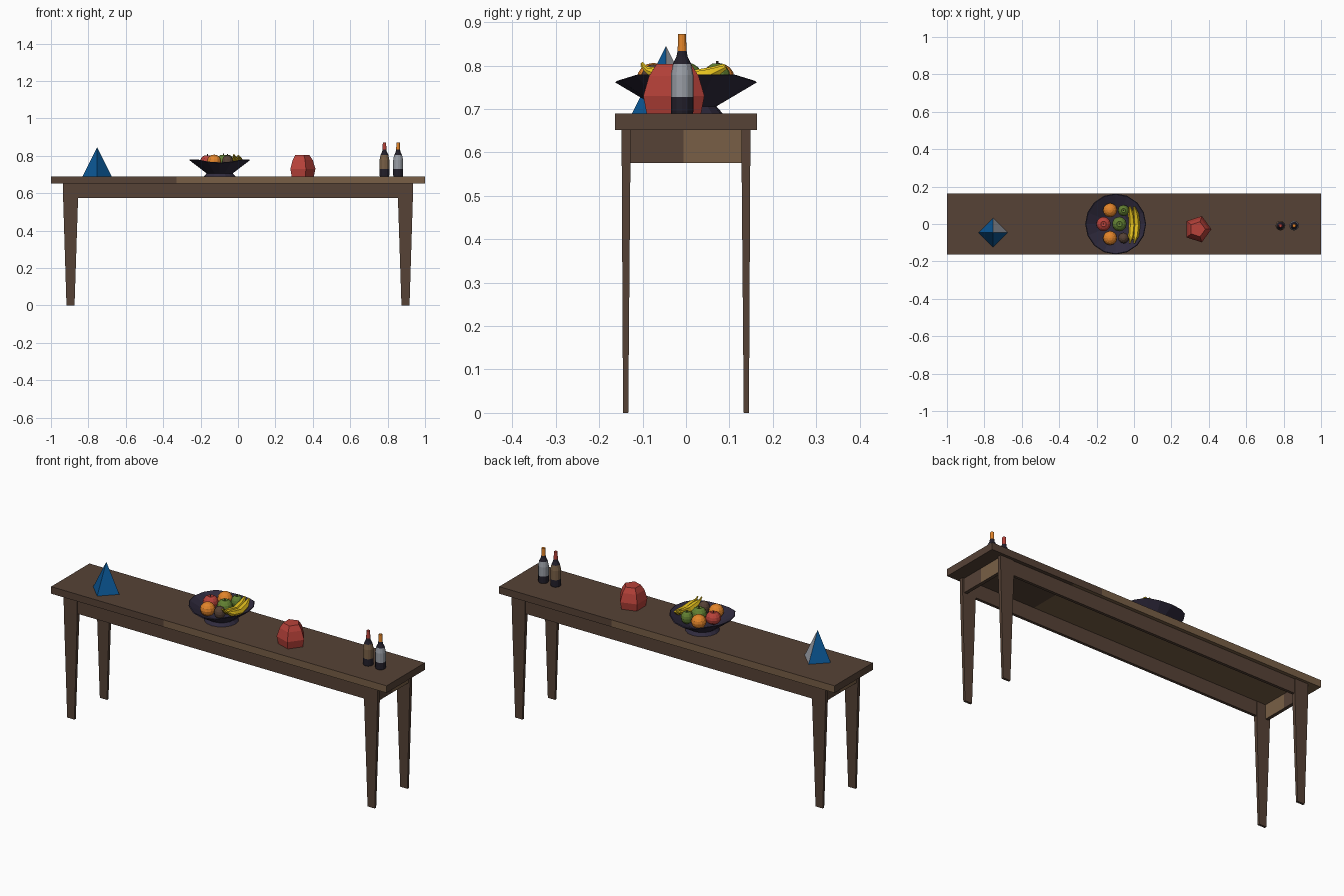
import bpy, bmesh, math
from mathutils import Vector, Matrix

if "Cube" in bpy.data.objects:
    bpy.data.objects.remove(bpy.data.objects["Cube"])


def material(name, r, g, b):
    lin = [((c / 255 + 0.055) / 1.055) ** 2.4 for c in (r, g, b)]
    m = bpy.data.materials.new(name)
    m.diffuse_color = (*lin, 1)
    m.use_nodes = True
    m.node_tree.nodes["Principled BSDF"].inputs["Base Color"].default_value = m.diffuse_color
    return m


DARK = material("dark wood", 86, 66, 54)
LIGHT = material("light wood", 120, 95, 70)
NAVY = material("dark purple", 48, 43, 62)
GLASS = material("dark glass", 34, 31, 42)
BLUE = material("blue", 10, 86, 148)
GREY = material("light grey", 154, 158, 166)
RED = material("red", 184, 66, 58)
ORANGE = material("orange", 226, 132, 42)
GREEN = material("green", 98, 128, 50)
YELLOW = material("yellow", 228, 192, 30)


def finish(name, bm, mats, rule=None, loc=(0, 0, 0)):
    bmesh.ops.recalc_face_normals(bm, faces=bm.faces)
    if rule:
        for f in bm.faces:
            f.material_index = rule(f.calc_center_median(), f.normal)
    me = bpy.data.meshes.new(name)
    bm.to_mesh(me)
    bm.free()
    for m in mats:
        me.materials.append(m)
    ob = bpy.data.objects.new(name, me)
    ob.location = loc
    bpy.context.collection.objects.link(ob)
    return ob


def box(name, lo, hi, mats, cuts=(), rule=None):
    bm = bmesh.new()
    lo, hi = Vector(lo), Vector(hi)
    bmesh.ops.create_cube(bm, size=1, matrix=Matrix.Translation((lo + hi) / 2) @ Matrix.Diagonal((*(hi - lo), 1)))
    for co, no in cuts:
        bmesh.ops.bisect_plane(bm, geom=bm.verts[:] + bm.edges[:] + bm.faces[:], plane_co=co, plane_no=no)
    return finish(name, bm, mats, rule)


def lathe(name, profile, sides, mats, rule=None, loc=(0, 0, 0), adjust=None):
    bm = bmesh.new()
    rings = []
    for r, z in profile:
        if r == 0:
            rings.append([bm.verts.new((0, 0, z))] * sides)
        else:
            rings.append([bm.verts.new((r * math.cos(2 * math.pi * i / sides),
                                        r * math.sin(2 * math.pi * i / sides), z)) for i in range(sides)])
    for a, b in zip(rings, rings[1:]):
        for i in range(sides):
            j = (i + 1) % sides
            bm.faces.new(list(dict.fromkeys((a[i], a[j], b[j], b[i]))))
    if adjust:
        for v in bm.verts:
            adjust(v)
    return finish(name, bm, mats, rule, loc)


# Tabletop with paler stretches along the long edges and a paler underside
def top_rule(c, n):
    if n.z < -0.5:
        return int(c.x < 0.5)
    return int(abs(n.y) > 0.5 and -c.x * math.copysign(1, n.y) > -0.33)


box("tabletop", (-1, -0.163, 0.652), (1, 0.163, 0.69), [DARK, LIGHT],
    [((x, 0, 0), (1, 0, 0)) for x in (-0.33, 0.33, 0.5)], top_rule)

# Apron boards; half of each end board is paler
for s, side in ((-1, "front"), (1, "back")):
    y0, y1 = sorted((s * 0.129, s * 0.144))
    box(side + "_apron", (-0.9, y0, 0.575), (0.9, y1, 0.652), [DARK])
for s, side in ((-1, "left"), (1, "right")):
    x0, x1 = sorted((s * 0.908, s * 0.926))
    box(side + "_apron", (x0, -0.13, 0.575), (x1, 0.13, 0.652), [DARK, LIGHT],
        [((0, -s * 0.006, 0), (0, 1, 0))], lambda c, n, s=s: int(c.y * s > 0 and abs(n.x) > 0.5))

# Flat tapered legs: straight block beside the apron, then a taper
for sx, nx in ((-1, "left"), (1, "right")):
    for sy, ny in ((-1, "front"), (1, "back")):
        bm = bmesh.new()
        rings = []
        for x0, x1, y0, y1, z in ((0.874, 0.917, 0.133, 0.145, 0), (0.855, 0.935, 0.128, 0.148, 0.575),
                                  (0.855, 0.936, 0.128, 0.148, 0.652)):
            rings.append([bm.verts.new((sx * x, sy * y, z)) for x, y in ((x0, y0), (x1, y0), (x1, y1), (x0, y1))])
        for a, b in zip(rings, rings[1:]):
            for i in range(4):
                bm.faces.new((a[i], a[i - 1], b[i - 1], b[i]))
        bm.faces.new(rings[0])
        bm.faces.new(rings[-1])
        finish(f"{ny}_{nx}_leg", bm, [DARK])


# Fruit bowl: rim dips slightly at front and back
def dip(v):
    if v.co.xy.length > 0.12:
        v.co.z -= 0.016 * min(1, max(0, (abs(v.co.y) - 0.115) / 0.048))


lathe("bowl", [(0, 0.69), (0.084, 0.69), (0.07, 0.706), (0.163, 0.777), (0.159, 0.779),
               (0.065, 0.722), (0, 0.718)], 16, [NAVY], loc=(-0.098, 0, 0), adjust=dip)


# Round fruit
def fruit(name, x, y, z, r, h, mat, dimple):
    prof = []
    for i in range(9):
        a = -math.pi / 2 + math.pi * i / 8
        prof.append((0 if i in (0, 8) else r * math.cos(a), h * math.sin(a)))
    if dimple:
        prof[0] = (0, -h * 0.8)
        prof[8] = (0, h * 0.78)
    lathe(name, prof, 12, [mat], loc=(x, y, z))
    if dimple:
        lathe(name + "_stem", [(0, h * 0.7), (0.002, h * 0.7), (0.003, h * 1.1), (0, h * 1.1)], 5, [DARK],
              loc=(x, y, z))


fruit("back_orange", -0.128, 0.074, 0.77, 0.038, 0.036, ORANGE, False)
fruit("front_orange", -0.128, -0.075, 0.77, 0.038, 0.036, ORANGE, False)
fruit("red_apple", -0.163, 0, 0.771, 0.039, 0.034, RED, True)
fruit("green_apple", -0.078, 0, 0.771, 0.039, 0.036, GREEN, True)
fruit("lime", -0.056, 0.072, 0.773, 0.03, 0.034, GREEN, True)
fruit("kiwi", -0.056, -0.075, 0.77, 0.029, 0.033, DARK, False)

# Bananas: sagging tapered tubes with raised ends
for k, (x, dz) in enumerate(((-0.022, 0.004), (0.002, 0.0))):
    bm = bmesh.new()
    rings = []
    radii = (0.004, 0.006, 0.017, 0.019, 0.017, 0.006)
    steps = (-1, -0.88, -0.6, 0, 0.6, 1)
    for t, r in zip(steps, radii):
        ang = t * 0.65
        c = Vector((x + 0.012 * (1 - t * t), t * 0.097 - 0.006, 0.766 + 0.03 * t * t + dz + (0.006 if t == -1 else 0)))
        rings.append([bm.verts.new(c + Vector((r * math.cos(a), -r * math.sin(a) * math.sin(ang),
                                               r * math.sin(a) * math.cos(ang))))
                      for a in (2 * math.pi * j / 6 for j in range(6))])
    for a, b in zip(rings, rings[1:]):
        for j in range(6):
            bm.faces.new((a[j - 1], a[j], b[j], b[j - 1]))
    bm.faces.new(rings[0])
    bm.faces.new(rings[-1])
    finish(f"banana_{k + 1}", bm, [YELLOW])

# Blue pyramid with one grey face
bm = bmesh.new()
bmesh.ops.create_cone(bm, cap_ends=True, segments=4, radius1=0.078, radius2=0, depth=0.155)
bmesh.ops.remove_doubles(bm, verts=bm.verts, dist=1e-4)
finish("pyramid", bm, [BLUE, GREY], lambda c, n: int(n.x > 0.2 and n.y > 0.2), (-0.753, -0.046, 0.7675))

# Red five-sided gem
lathe("red_gem", [(0, 0.69), (0.066, 0.69), (0.074, 0.73), (0.06, 0.776), (0.042, 0.803), (0, 0.803)], 5, [RED],
      loc=(0.34, -0.028, 0))

# Bottles: glass, label band and foil coloured by height
for name, x, label, foil in (("left_bottle", 0.783, LIGHT, RED), ("right_bottle", 0.856, GREY, ORANGE)):
    lathe(name, [(0, 0.69), (0.025, 0.69), (0.026, 0.695), (0.026, 0.728), (0.026, 0.778), (0.021, 0.804),
                 (0.013, 0.82), (0.0105, 0.833), (0.009, 0.866), (0.009, 0.872), (0, 0.872)], 12,
          [GLASS, label, foil],
          lambda c, n: 2 if c.z > 0.833 else int(0.728 < c.z < 0.804), (x, -0.009, 0))
